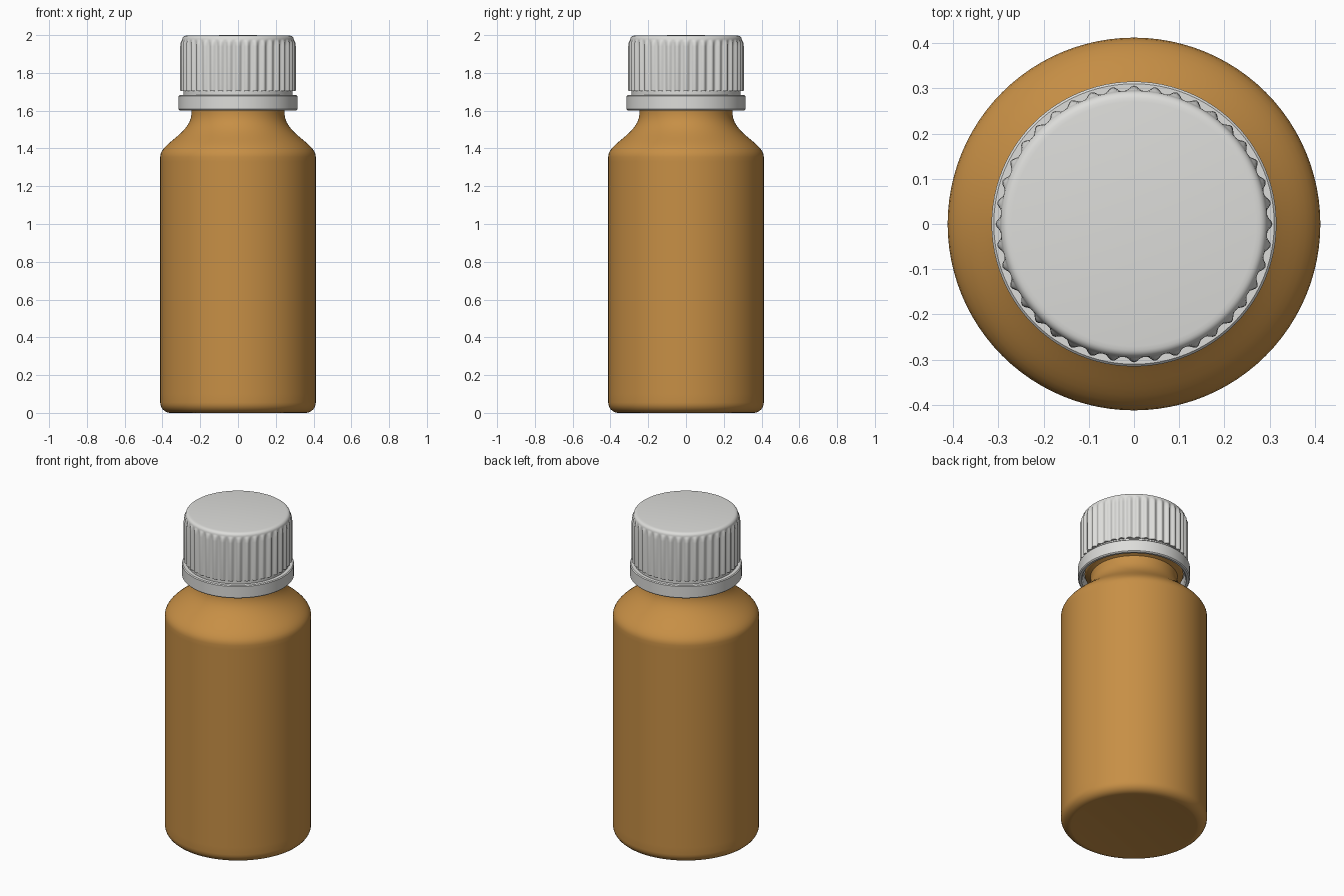
import bpy, bmesh, math

if "Cube" in bpy.data.objects:
    bpy.data.objects.remove(bpy.data.objects["Cube"])

RIBS = 40


def material(name, color):
    m = bpy.data.materials.new(name)
    m.diffuse_color = (*color, 1)
    m.use_nodes = True
    m.node_tree.nodes["Principled BSDF"].inputs["Base Color"].default_value = m.diffuse_color
    return m


def arc(cx, cz, rad, a0, a1, n=6):
    """Profile points on a quarter-style fillet, angles in degrees."""
    pts = []
    for i in range(n + 1):
        a = math.radians(a0 + (a1 - a0) * i / n)
        pts.append((cx + rad * math.cos(a), cz + rad * math.sin(a)))
    return pts


def bezier(p0, p1, p2, p3, n=14):
    pts = []
    for i in range(n + 1):
        t = i / n
        w = ((1 - t) ** 3, 3 * t * (1 - t) ** 2, 3 * t * t * (1 - t), t ** 3)
        pts.append(tuple(sum(k * p[j] for k, p in zip(w, (p0, p1, p2, p3)))
                         for j in (0, 1)))
    return pts


def lathe(name, profile, mat, segs=96, closed=False):
    """Revolve (radius, z[, rib height]) points; radius 0 makes a pole."""
    bm = bmesh.new()
    rings = []
    for r, z, *rib in profile:
        if r < 1e-6:
            rings.append([bm.verts.new((0, 0, z))] * segs)
            continue
        ring = []
        for i in range(segs):
            a = 2 * math.pi * i / segs
            bump = 0.5 + 0.5 * math.cos(RIBS * a)
            rr = r + (rib[0] * bump if rib else 0)
            ring.append(bm.verts.new((rr * math.cos(a), rr * math.sin(a), z)))
        rings.append(ring)
    pairs = list(zip(rings, rings[1:]))
    if closed:
        pairs.append((rings[-1], rings[0]))
    for lo, hi in pairs:
        for i in range(segs):
            j = (i + 1) % segs
            quad = list(dict.fromkeys((lo[i], lo[j], hi[j], hi[i])))
            bm.faces.new(quad)
    bmesh.ops.recalc_face_normals(bm, faces=bm.faces)
    mesh = bpy.data.meshes.new(name)
    bm.to_mesh(mesh)
    bm.free()
    mesh.materials.append(mat)
    ob = bpy.data.objects.new(name, mesh)
    bpy.context.collection.objects.link(ob)
    bpy.ops.object.select_all(action='DESELECT')
    ob.select_set(True)
    bpy.context.view_layer.objects.active = ob
    bpy.ops.object.shade_smooth_by_angle(angle=math.radians(40))
    return ob


amber = material("amber glass", (0.57, 0.275, 0.06))
white = material("white plastic", (0.72, 0.72, 0.70))

# Bottle: rounded base, straight wall, sloped shoulder, neck with a bead
bottle = [(0, 0.004), (0.33, 0.004), (0.355, 0.0)]
bottle += arc(0.357, 0.055, 0.055, -85, 0)
bottle += [(0.412, 0.10), (0.412, 1.33)]
bottle += bezier((0.412, 1.355), (0.412, 1.43), (0.25, 1.475), (0.246, 1.585))
bottle += [(0.246, 1.615), (0.26, 1.622)]
bottle += arc(0.266, 1.636, 0.012, -90, 90)
bottle += [(0.25, 1.65), (0.25, 1.90), (0, 1.90)]
lathe("bottle", bottle, amber)

# Screw cap: plain skirt, ribbed grip, rounded rim, nearly flat top
cap = [(0, 1.915), (0.265, 1.915), (0.265, 1.675), (0.289, 1.675), (0.289, 1.703),
       (0.292, 1.703, 0.013), (0.292, 1.708, 0.014), (0.292, 1.94, 0.014),
       (0.293, 1.96, 0.011), (0.295, 1.972, 0.003)]
cap += arc(0.275, 1.977, 0.02, 0, 80)
cap += [(0.27, 1.998), (0, 2.0)]
lathe("ribbed_cap", cap, white, segs=RIBS * 8)

# Tamper ring: separate hollow band under the cap
ring = [(0.288, 1.612), (0.296, 1.602), (0.309, 1.602), (0.315, 1.608),
        (0.315, 1.677), (0.310, 1.682), (0.270, 1.682), (0.270, 1.665),
        (0.288, 1.655)]
lathe("tamper_ring", ring, white, closed=True)
